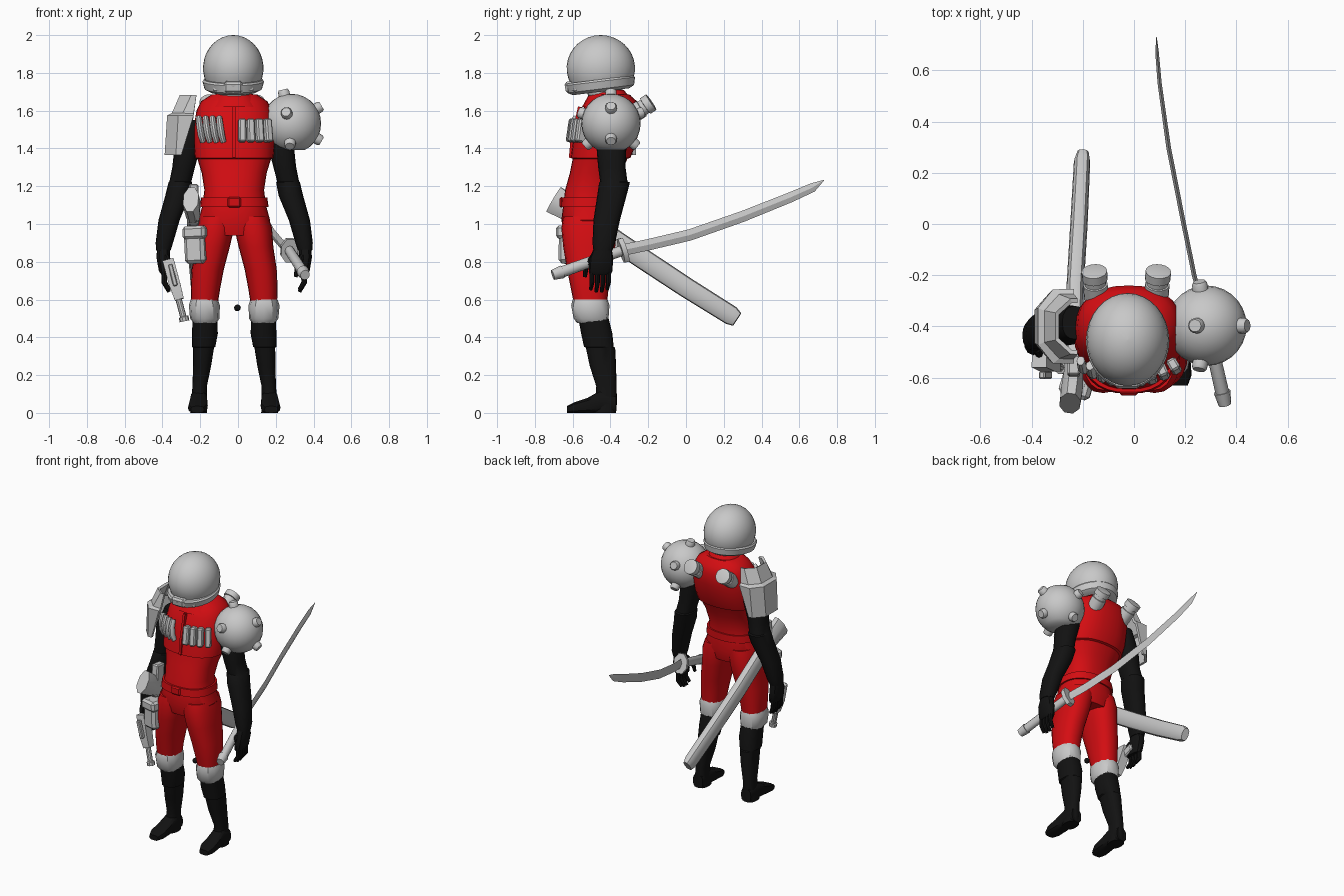
import bpy, bmesh, math
from mathutils import Vector, Matrix

CX = -0.02  # body centre line


def material(name, rgb):
    m = bpy.data.materials.new(name)
    m.diffuse_color = (*rgb, 1)
    return m


RED = material("suit red", (0.66, 0.004, 0.006))
GREY = material("armour grey", (0.58, 0.58, 0.58))
BLACK = material("glove black", (0.006, 0.006, 0.006))


def finish(name, bm, mat, angle=35):
    bmesh.ops.recalc_face_normals(bm, faces=bm.faces)
    me = bpy.data.meshes.new(name)
    bm.to_mesh(me)
    bm.free()
    me.materials.append(mat)
    ob = bpy.data.objects.new(name, me)
    bpy.context.collection.objects.link(ob)
    bpy.context.view_layer.objects.active = ob
    ob.select_set(True)
    if angle:
        bpy.ops.object.shade_smooth_by_angle(angle=math.radians(angle))
    ob.select_set(False)
    return ob


def sweep(name, mat, path, n=16, up=(0, 0, 1), axis=None, power=1.0, square=False, angle=35):
    """Loft of oval sections; path = (x, y, z, half width, half height)."""
    bm, rings = bmesh.new(), []
    pts = [Vector(p[:3]) for p in path]
    for i, p in enumerate(path):
        t = Vector(axis) if axis else (pts[min(i + 1, len(pts) - 1)] - pts[max(i - 1, 0)])
        u = t.cross(Vector(up)).normalized()
        v = u.cross(t).normalized()
        ring = []
        for k in range(n):
            a = 2 * math.pi * (k + (0.5 if square else 0)) / n
            g = 1 / math.cos(math.pi / n) if square else 1
            c, s = math.cos(a), math.sin(a)
            c, s = math.copysign(abs(c) ** power, c), math.copysign(abs(s) ** power, s)
            ring.append(bm.verts.new(pts[i] + u * c * p[3] * g + v * s * p[4] * g))
        rings.append(ring)
    for a, b in zip(rings, rings[1:]):
        for k in range(n):
            bm.faces.new((a[k], a[(k + 1) % n], b[(k + 1) % n], b[k]))
    bm.faces.new(rings[0])
    bm.faces.new(rings[-1])
    return finish(name, bm, mat, angle)


def stack(name, mat, rows, n=20, power=0.85, **kw):
    """Horizontal sections; rows = (z, centre x, half width, front y, back y)."""
    path = [(x, (f + b) / 2, z, rx, (b - f) / 2) for z, x, rx, f, b in rows]
    return sweep(name, mat, path, n, up=(0, 1, 0), axis=(0, 0, 1), power=power, **kw)


def box(name, mat, c, size, rot=(0, 0, 0), bevel=0.008):
    bm = bmesh.new()
    bmesh.ops.create_cube(bm, size=1, matrix=Matrix.Diagonal((*size, 1)))
    if bevel:
        bmesh.ops.bevel(bm, geom=bm.edges[:], offset=bevel, segments=1, affect='EDGES')
    r = Matrix.Rotation(rot[2], 4, 'Z') @ Matrix.Rotation(rot[1], 4, 'Y') @ Matrix.Rotation(rot[0], 4, 'X')
    bm.transform(Matrix.Translation(c) @ r)
    return finish(name, bm, mat, 20)


def ball(name, mat, c, r, cut=None, seg=28):
    bm = bmesh.new()
    bmesh.ops.create_uvsphere(bm, u_segments=seg, v_segments=seg // 2, radius=r)
    bm.transform(Matrix.Translation(c))
    if cut:
        res = bmesh.ops.bisect_plane(bm, geom=bm.verts[:] + bm.edges[:] + bm.faces[:], plane_co=(0, 0, cut),
                                     plane_no=(0, 0, -1), clear_outer=True)
        bmesh.ops.edgeloop_fill(bm, edges=[e for e in res['geom_cut'] if isinstance(e, bmesh.types.BMEdge)])
    return finish(name, bm, mat)


# Torso with a stepped chest plate, belt, collar and centre seam
stack("torso", RED, [(0.94, CX, .15, -.64, -.38), (1.02, CX, .19, -.66, -.36), (1.10, CX, .168, -.65, -.37),
                     (1.18, CX, .158, -.64, -.37), (1.27, CX, .172, -.615, -.345), (1.345, CX, .195, -.60, -.31),
                     (1.35, CX, .208, -.61, -.295), (1.42, CX, .215, -.60, -.265), (1.52, CX, .213, -.58, -.245),
                     (1.60, CX, .20, -.55, -.24), (1.65, CX, .175, -.52, -.26), (1.685, CX, .12, -.49, -.30)], 28)
stack("belt", RED, [(1.09, CX, .182, -.663, -.36), (1.14, CX, .175, -.658, -.36)], 28)
box("belt_buckle", RED, (CX, -.66, 1.115), (.07, .02, .055))
stack("collar", RED, [(1.62, CX, .15, -.55, -.28), (1.675, CX, .105, -.52, -.30), (1.71, CX, .085, -.49, -.33)])
sweep("front_seam", RED, [(CX, -.56, 1.62, .008, .012), (CX, -.60, 1.44, .008, .012),
                          (CX, -.608, 1.35, .008, .012)], 4, up=(0, 1, 0), square=True)

# Legs, knee pads, boots and feet
for s, side in ((-1, "right"), (1, "left")):
    X = lambda d: CX + s * d
    stack(side + "_thigh", RED, [(1.04, X(.09), .09, -.65, -.37), (.98, X(.10), .10, -.66, -.365),
                                 (.88, X(.115), .092, -.65, -.375), (.76, X(.14), .085, -.63, -.395),
                                 (.66, X(.152), .078, -.61, -.41), (.56, X(.158), .068, -.59, -.42)])
    stack(side + "_knee_pad", GREY, [(.475, X(.155), .06, -.575, -.415), (.50, X(.156), .078, -.595, -.41),
                                     (.57, X(.158), .082, -.608, -.405), (.60, X(.158), .072, -.60, -.415)], 12)
    stack(side + "_boot", BLACK, [(.50, X(.155), .066, -.57, -.41), (.42, X(.155), .068, -.555, -.39),
                                  (.35, X(.162), .062, -.54, -.383), (.345, X(.162), .055, -.53, -.375),
                                  (.25, X(.17), .048, -.51, -.37), (.14, X(.183), .038, -.475, -.368),
                                  (.06, X(.186), .042, -.48, -.365), (0, X(.188), .045, -.49, -.37)])
    sweep(side + "_foot", BLACK, [(X(.187), -.37, .045, .038, .045), (X(.187), -.45, .06, .045, .06),
                                  (X(.19), -.52, .04, .05, .04), (X(.193), -.59, .028, .052, .028),
                                  (X(.195), -.63, .018, .035, .018)], 12, axis=(0, -1, 0), power=.65)
    # Arm with elbow guard and gauntlet
    stack(side + "_arm", BLACK, [(1.55, X(.21), .05, -.45, -.32), (1.42, X(.245), .07, -.475, -.315),
                                 (1.30, X(.268), .06, -.465, -.32), (1.225, X(.285), .058, -.455, -.31),
                                 (1.22, X(.285), .063, -.46, -.297), (1.15, X(.30), .065, -.47, -.315),
                                 (1.02, X(.345), .056, -.49, -.35), (.90, X(.37), .046, -.495, -.375),
                                 (.86, X(.375), .038, -.49, -.39)], 16)
    stack(side + "_palm", BLACK, [(.88, X(.375), .034, -.485, -.395), (.82, X(.375), .036, -.51, -.385),
                                  (.75, X(.365), .034, -.515, -.39), (.73, X(.36), .024, -.51, -.40)], 12)
    for i in range(4):
        y = -.498 + i * .029
        sweep(side + "_finger", BLACK, [(X(.368), y, .76, .015, .014), (X(.37), y, .69, .015, .013),
                                        (X(.345), y - .006, .635 + .012 * abs(i - 1.5), .010, .009)], 8, up=(0, 1, 0))
    sweep(side + "_thumb", BLACK, [(X(.36), -.49, .83, .016, .016), (X(.335), -.53, .77, .015, .015),
                                   (X(.325), -.535, .72, .01, .01)], 8, up=(0, 1, 0))

# Helmet dome, tilted rim, neck guard and mouthpiece
dome = []
for i in range(12):
    a = math.radians(-28 + i * 118 / 11)
    c = max(math.cos(a), .01)
    dome.append((1.825 + .175 * math.sin(a), CX - .005, .16 * c, -.452 - .18 * c, -.452 + .182 * c))
stack("helmet", GREY, dome, 32, power=1)
rim = [(CX - .005, -.455, z, rx, ry) for z, rx, ry in
       ((1.70, .125, .15), (1.715, .152, .178), (1.755, .163, .188), (1.765, .155, .18))]
ob = sweep("helmet_rim", GREY, rim, 32, up=(0, 1, 0), axis=(0, 0, 1))
pivot = Vector((CX, -.455, 1.745))
ob.data.transform(Matrix.Translation(pivot) @ Matrix.Rotation(math.radians(7), 4, 'X') @ Matrix.Translation(-pivot))
stack("neck", GREY, [(1.66, CX, .085, -.51, -.345), (1.76, CX, .10, -.55, -.33)])
box("mouthpiece", GREY, (CX - .005, -.615, 1.725), (.10, .05, .06), (.15, 0, 0), .012)
for s in (-1, 1):
    box("mouthpiece_clip", GREY, (CX - .005 + s * .075, -.585, 1.715), (.06, .04, .035), (0, 0, s * .5))

# Spherical shoulder guard with studs
C = Vector((.283, -.397, 1.532))
ball("round_shoulder_guard", GREY, C, .157, 1.392)
for d in ((-.25, 0, 1), (.85, 0, .5), (.85, 0, -.5), (-.15, -.9, .32), (-.05, -.8, -.7),
          (-.15, .9, .32), (-.05, .8, -.7)):
    d = Vector(d).normalized()
    path = [(*(C + d * r), w, w) for r, w in ((.14, .031), (.175, .03), (.185, .024))]
    sweep("guard_stud", GREY, path, 14, up=(0, 1, .3))

# Angular open shoulder plate on the other arm
bm, rings = bmesh.new(), []
for z, xo, xi, h in ((1.365, -.38, -.30, .125), (1.57, -.368, -.235, .138),
                     (1.58, -.345, -.235, .12), (1.68, -.30, -.22, .10)):
    m = xo + .055
    rings.append([bm.verts.new((x, -.40 + y, z)) for x, y in
                  ((xi, -h), (m, -h), (xo, -h * .5), (xo, h * .5), (m, h), (xi, h))])
for a, b in zip(rings, rings[1:]):
    for k in range(5):
        bm.faces.new((a[k], a[k + 1], b[k + 1], b[k]))
ob = finish("plate_shoulder_guard", bm, GREY, 0)
mod = ob.modifiers.new("thickness", 'SOLIDIFY')
mod.thickness, mod.offset = .018, 0

# Chest pouches: curved tubes on one side, flat magazines on the other
for i in range(4):
    x = -.203 + i * .036
    y = -.607 + 1.6 * (x - CX) ** 2
    sweep("chest_tube", GREY, [(x - .005, y + .02, 1.565, .016, .02), (x, y - .005, 1.52, .018, .024),
                               (x + .008, y - .01, 1.47, .018, .024), (x + .018, y, 1.435, .015, .02)],
          10, up=(0, 1, 0))
    x = .022 + i * .045
    y = -.605 + 1.6 * (x - CX) ** 2
    box("chest_magazine", GREY, (x, y, 1.495), (.04, .05, .125), (-.15, 0, 3 * (x - CX)))

# Back canisters
for x, o in ((-.145, -.01), (.085, .01)):
    d = Vector((o, .125, .085))
    sweep("back_canister", GREY, [(*(Vector((x, -.31, 1.56)) + d * t), r, r) for t, r in
                                  ((0, .048), (.6, .048), (.61, .042), (.75, .042), (.76, .05), (1, .05), (1.02, .038))], 18)

# Thigh pouch
box("thigh_pouch", GREY, (-.222, -.615, .89), (.11, .10, .20), (0, -.05, -.3), .018)
box("pouch_flap", GREY, (-.222, -.622, .955), (.125, .11, .07), (0, -.05, -.3), .015)

# Scabbard on the hip
sweep("scabbard", GREY, [(-.24, -.66, 1.10, .034, .055), (-.235, -.45, .965, .034, .055), (-.23, -.25, .83, .034, .055),
                         (-.215, 0, .665, .034, .054), (-.203, .24, .515, .032, .052),
                         (-.20, .27, .495, .024, .04)], 12, power=.7)
sweep("scabbard_mouth", GREY, [(-.25, -.70, 1.13, .04, .075), (-.243, -.65, 1.10, .042, .07),
                               (-.237, -.58, 1.05, .036, .056)], 8, square=True)
box("scabbard_hanger", GREY, (-.235, -.56, 1.10), (.05, .08, .22), (-.1, 0, 0))

# Sword: grip, pommel, guard and curved blade
sweep("sword_grip", GREY, [(.352, -.69, .735, .022, .024), (.345, -.66, .745, .027, .03), (.27, -.33, .862, .025, .028)], 12)
sweep("sword_pommel", GREY, [(.355, -.705, .73, .025, .027), (.344, -.655, .747, .033, .035)], 12)
sweep("sword_guard", GREY, [(.274, -.345, .857, .045, .065), (.269, -.32, .865, .045, .065)], 8, square=True)
sweep("sword_blade", GREY, [(.267, -.32, .865, .009, .03), (.235, -.20, .89, .009, .03), (.19, .02, .942, .009, .03),
                            (.135, .30, 1.04, .009, .029), (.10, .55, 1.14, .008, .027),
                            (.09, .67, 1.193, .007, .024), (.088, .73, 1.232, .001, .002)], 4, angle=15)

# Sidearm held low beside the leg
sweep("pistol_body", GREY, [(-.37, -.53, .81, .03, .03), (-.335, -.545, .68, .03, .032), (-.31, -.55, .60, .024, .026)],
      4, up=(0, 1, 0), square=True)
sweep("pistol_barrel", GREY, [(-.33, -.545, .66, .017, .017), (-.29, -.56, .51, .017, .017), (-.288, -.56, .508, .026, .026),
                              (-.283, -.56, .485, .026, .026)], 10, up=(0, 1, 0))
box("pistol_grip", GREY, (-.36, -.49, .765), (.035, .10, .05), (.3, .2, 0))
box("pistol_sight", GREY, (-.345, -.59, .73), (.025, .03, .12), (0, -.25, 0), .005)

# Small loose bead between the knees
ball("bead", BLACK, (-.003, -.47, .556), .018, seg=12)
